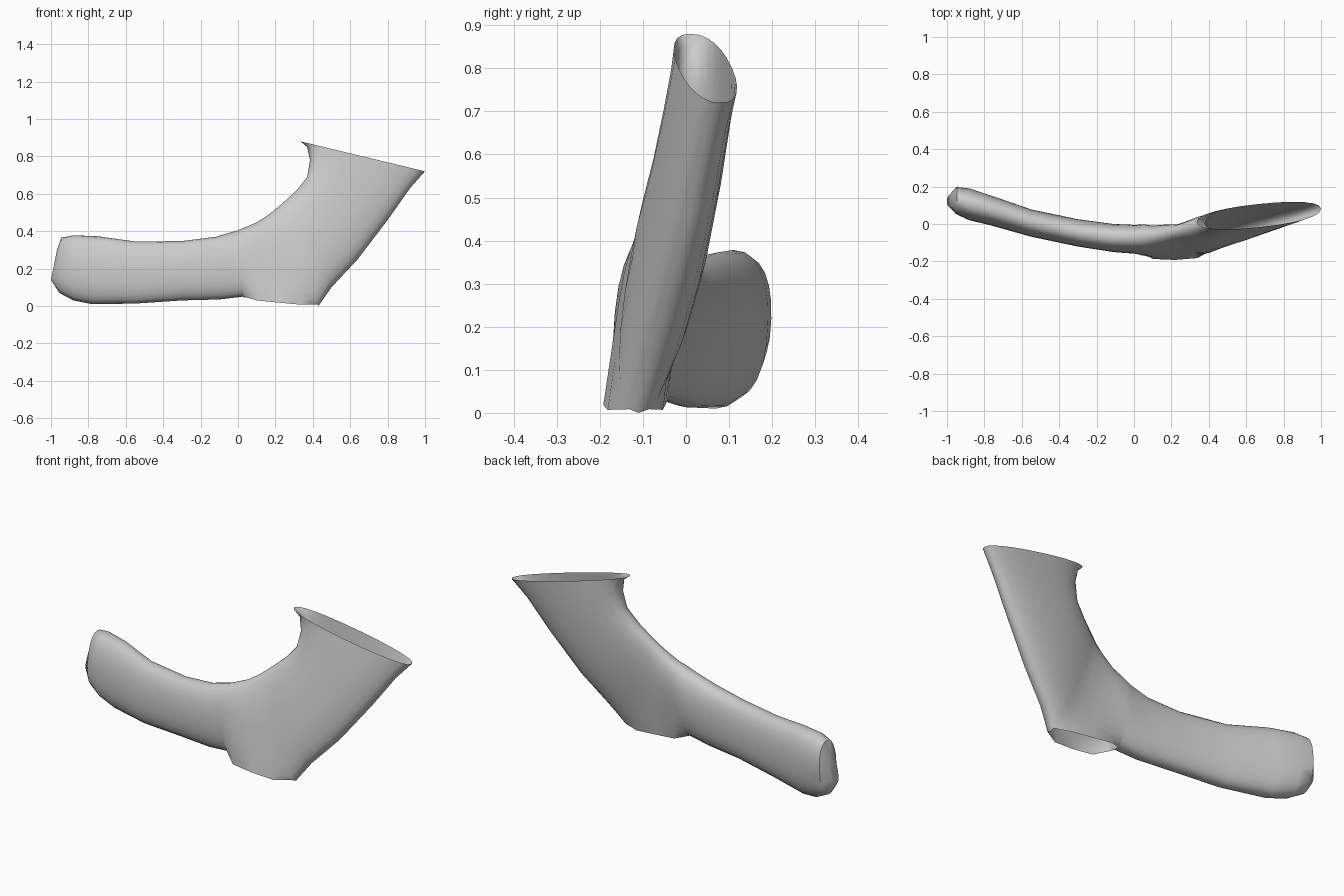
import bpy, bmesh, math
from mathutils import Vector

if "Cube" in bpy.data.objects:
    bpy.data.objects.remove(bpy.data.objects["Cube"])

SIDES = 24          # bottom vertex sits at index 18
BOTTOM = 18

# upper edge point, lower edge point, half thickness, bottom open?
SECTIONS = [
    ((-0.97, 0.13, 0.29), (-1.00, 0.12, 0.14), 0.030, False),
    ((-0.945, 0.13, 0.365), (-0.955, 0.12, 0.07), 0.073, False),
    ((-0.88, 0.11, 0.378), (-0.88, 0.10, 0.03), 0.085, False),
    ((-0.75, 0.075, 0.373), (-0.78, 0.07, 0.01), 0.080, False),
    ((-0.55, 0.01, 0.345), (-0.55, 0.0, 0.013), 0.073, False),
    ((-0.30, -0.045, 0.347), (-0.30, -0.05, 0.03), 0.073, False),
    ((-0.12, -0.07, 0.37), (-0.10, -0.08, 0.035), 0.075, False),
    ((0.00, -0.07, 0.405), (0.025, -0.095, 0.05), 0.076, False),
    ((0.06, -0.065, 0.43), (0.035, -0.105, 0.043), 0.080, False),
    ((0.10, -0.06, 0.447), (0.10, -0.115, 0.03), 0.072, True),
    ((0.16, -0.05, 0.485), (0.22, -0.120, 0.018), 0.072, True),
    ((0.21, -0.04, 0.525), (0.34, -0.118, 0.007), 0.064, True),
    ((0.25, -0.03, 0.56), (0.43, -0.11, 0.0), 0.072, False),
    ((0.31, -0.015, 0.615), (0.50, -0.075, 0.10), 0.080, False),
    ((0.37, 0.0, 0.69), (0.64, -0.03, 0.25), 0.078, False),
    ((0.385, 0.01, 0.78), (0.80, 0.02, 0.46), 0.072, False),
    ((0.37, 0.015, 0.85), (0.92, 0.055, 0.63), 0.066, False),
    ((0.335, 0.01, 0.88), (1.0, 0.08, 0.72), 0.062, False),
]


def power(v, p):
    return math.copysign(abs(v) ** p, v)


def section_points(upper, lower, half, is_open):
    u, l = Vector(upper), Vector(lower)
    mid, axis = (u + l) / 2, (u - l) / 2
    points = []
    for i in range(SIDES):
        a = 2 * math.pi * i / SIDES
        c, s = power(math.cos(a), 0.85), power(math.sin(a), 0.9)
        if is_open and s < 0:
            c = math.copysign(1, c) if i != BOTTOM else 0
            if abs(i - BOTTOM) == 1:
                s = -1
        points.append(mid + axis * s + Vector((0, half * c, 0)))
    return points


# Curved sleeve: lofted sections, open at the top and along the lower hem
bm = bmesh.new()
rings = [[bm.verts.new(p) for p in section_points(*sec)] for sec in SECTIONS]
for k in range(len(rings) - 1):
    hem = SECTIONS[k][3] or SECTIONS[k + 1][3]
    for i in range(SIDES):
        if hem and i in (BOTTOM - 1, BOTTOM):
            continue
        j = (i + 1) % SIDES
        bm.faces.new((rings[k][i], rings[k][j], rings[k + 1][j], rings[k + 1][i]))

# Closed rounded end
bm.faces.new(rings[0])
loose = [v for v in bm.verts if not v.link_faces]
bmesh.ops.delete(bm, geom=loose, context='VERTS')
bmesh.ops.recalc_face_normals(bm, faces=bm.faces)

mesh = bpy.data.meshes.new("curved_sleeve")
bm.to_mesh(mesh)
bm.free()
sleeve = bpy.data.objects.new("curved_sleeve", mesh)
bpy.context.collection.objects.link(sleeve)
bpy.context.view_layer.objects.active = sleeve
sleeve.select_set(True)
bpy.ops.object.shade_smooth_by_angle(angle=math.radians(50))
